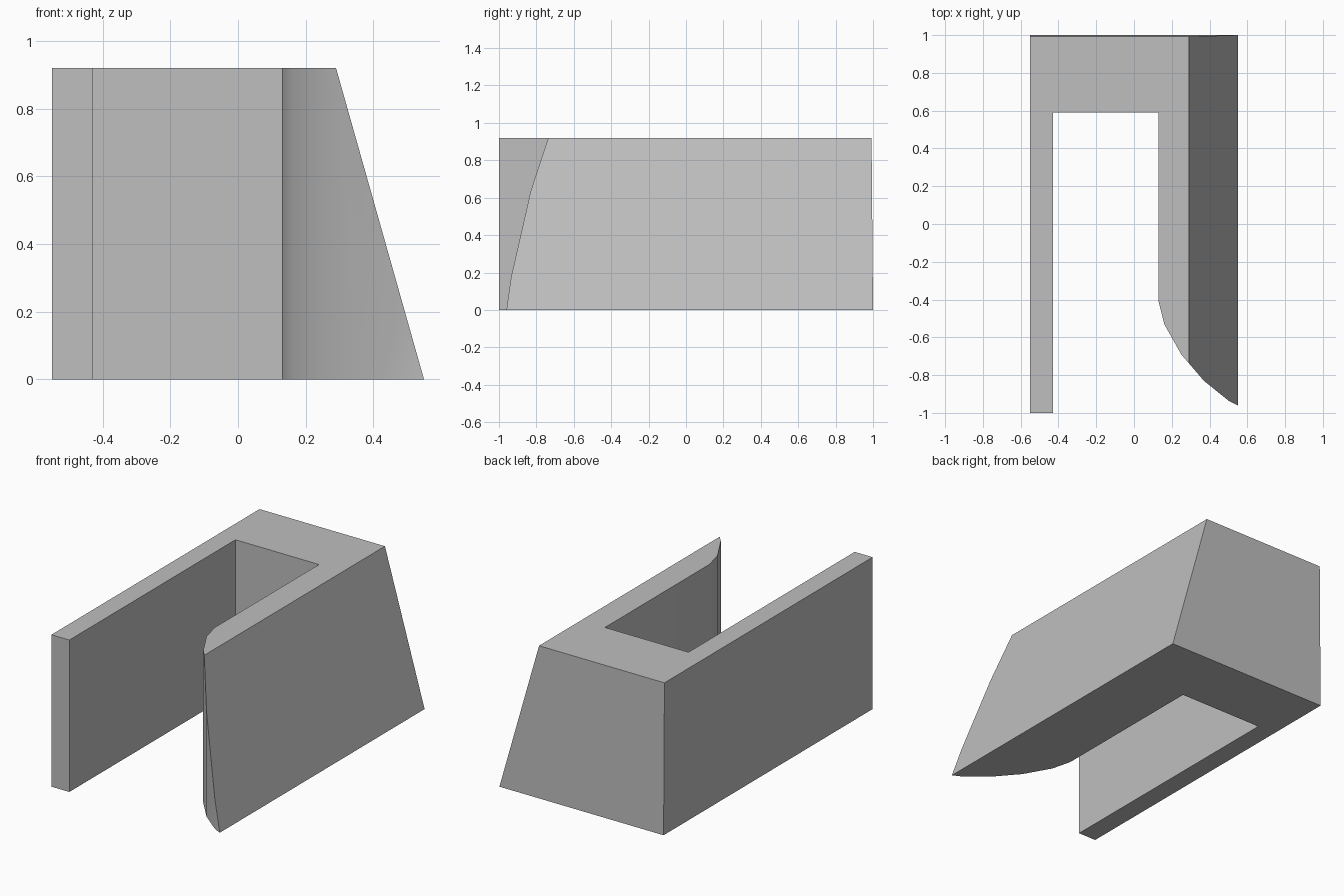
import bpy
import bmesh
import math

HEIGHT = 0.92
BACK_LEAN = 0.008

cube = bpy.data.objects.get("Cube")
if cube:
    bpy.data.objects.remove(cube, do_unlink=True)

# Plain grey material
grey = bpy.data.materials.new("grey")
grey.use_nodes = True
colour = (0.52, 0.52, 0.52, 1)
grey.diffuse_color = colour
grey.node_tree.nodes["Principled BSDF"].inputs["Base Color"].default_value = colour

# U-shaped footprint: thin arm, slot, and thick arm with a curved inner tip
curved_tip = [(0.13, -0.41), (0.16, -0.53), (0.25, -0.69),
              (0.37, -0.83), (0.5, -0.935), (0.55, -0.96)]
footprint = [(-0.55, 1), (-0.55, -1), (-0.43, -1), (-0.43, 0.59), (0.13, 0.59),
             *curved_tip, (0.55, 1)]

bm = bmesh.new()
base = bm.faces.new([bm.verts.new((x, y, 0)) for x, y in footprint])
top = bmesh.ops.extrude_face_region(bm, geom=[base])["geom"]
bmesh.ops.translate(bm, vec=(0, 0, HEIGHT),
                    verts=[v for v in top if isinstance(v, bmesh.types.BMVert)])

# Slight lean of the back wall
for v in bm.verts:
    if v.co.y > 0.9 and v.co.z > 0.5:
        v.co.y -= BACK_LEAN

# Slice the outer side of the thick arm to a slope and cap it
cut = bmesh.ops.bisect_plane(bm, geom=bm.verts[:] + bm.edges[:] + bm.faces[:],
                             plane_co=(0.55, 0, 0), plane_no=(HEIGHT, 0, 0.26),
                             dist=0.0001, clear_outer=True)
bmesh.ops.holes_fill(bm, edges=[e for e in bm.edges if e.is_boundary], sides=0)
bmesh.ops.recalc_face_normals(bm, faces=bm.faces)

mesh = bpy.data.meshes.new("slotted_block")
bm.to_mesh(mesh)
bm.free()
mesh.materials.append(grey)
block = bpy.data.objects.new("slotted_block", mesh)
bpy.context.collection.objects.link(block)

# Smooth the curved tip, keep the corners sharp
bpy.context.view_layer.objects.active = block
block.select_set(True)
bpy.ops.object.shade_smooth_by_angle(angle=math.radians(30))
